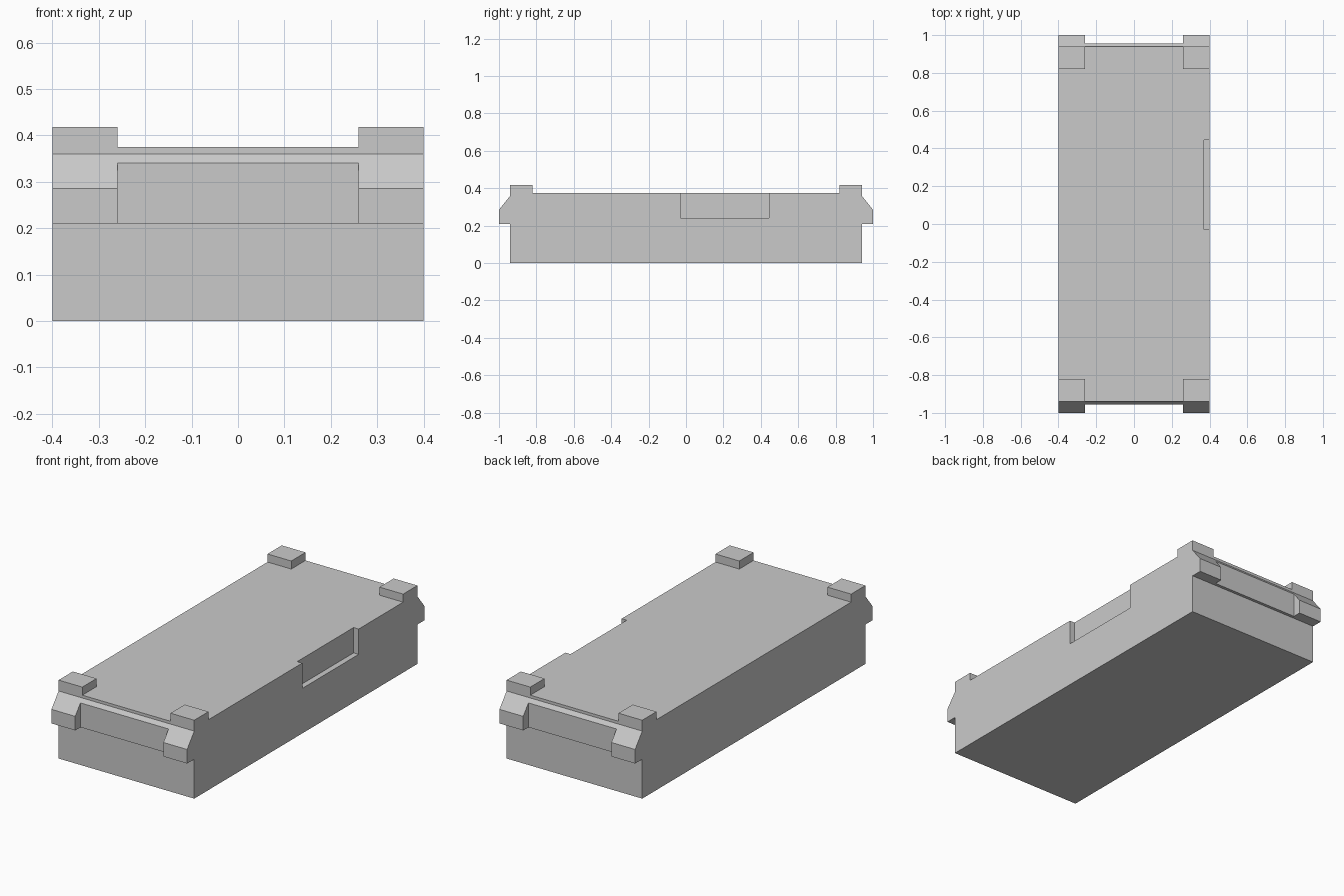
import bpy
import bmesh
from mathutils import Vector

cube = bpy.data.objects.get("Cube")
if cube:
    bpy.data.objects.remove(cube, do_unlink=True)

grey = bpy.data.materials.new("light grey")
grey.use_nodes = True
colour = (0.59, 0.59, 0.59, 1)
grey.diffuse_color = colour
grey.node_tree.nodes["Principled BSDF"].inputs["Base Color"].default_value = colour

HALF_WIDTH = 0.4
POST_INNER = 0.26
DECK = 0.375


def extrude_profile(name, points, x0, x1):
    """Extrude a closed (y, z) outline along x."""
    bm = bmesh.new()
    face = bm.faces.new([bm.verts.new((x0, y, z)) for y, z in points])
    extruded = bmesh.ops.extrude_face_region(bm, geom=[face])
    verts = [g for g in extruded["geom"] if isinstance(g, bmesh.types.BMVert)]
    bmesh.ops.translate(bm, verts=verts, vec=Vector((x1 - x0, 0, 0)))
    bmesh.ops.recalc_face_normals(bm, faces=bm.faces)
    mesh = bpy.data.meshes.new(name)
    bm.to_mesh(mesh)
    bm.free()
    obj = bpy.data.objects.new(name, mesh)
    bpy.context.collection.objects.link(obj)
    obj.data.materials.append(grey)
    return obj


def cut_box(target, x0, x1, y0, y1, z0, z1):
    """Subtract a box from the target and discard the cutter."""
    box = [(y0, z0), (y1, z0), (y1, z1), (y0, z1)]
    cutter = extrude_profile("cutter", box, x0, x1)
    cutter.hide_render = True
    mod = target.modifiers.new("cut", "BOOLEAN")
    mod.operation = "DIFFERENCE"
    mod.solver = "EXACT"
    mod.object = cutter
    bpy.context.view_layer.objects.active = target
    bpy.ops.object.modifier_apply(modifier=mod.name)
    bpy.data.objects.remove(cutter, do_unlink=True)


# Block with sloped end ledges and raised corner strips, mirrored front to back
half = [(0.94, 0), (0.94, 0.21), (1, 0.21), (1, 0.285), (0.94, 0.36),
        (0.94, 0.418), (0.82, 0.418), (0.82, DECK)]
outline = half + [(-y, z) for y, z in reversed(half)]
body = extrude_profile("body", outline, -HALF_WIDTH, HALF_WIDTH)

# Open the middle of each end: leave corner posts and ledge brackets
for side in (-1, 1):
    y0, y1 = sorted((side * 0.8, side * 1.1))
    cut_box(body, -POST_INNER, POST_INNER, y0, y1, DECK, 0.5)
    y0, y1 = sorted((side * 0.956, side * 1.1))
    cut_box(body, -POST_INNER, POST_INNER, y0, y1, 0.1, 0.5)

# Shallow notch in the upper edge of one side
cut_box(body, 0.37, 0.5, -0.03, 0.445, 0.24, 0.5)

# Merge leftover coplanar faces
bm = bmesh.new()
bm.from_mesh(body.data)
bmesh.ops.remove_doubles(bm, verts=bm.verts, dist=0.0001)
bmesh.ops.dissolve_limit(bm, angle_limit=0.01, verts=bm.verts, edges=bm.edges)
bm.to_mesh(body.data)
bm.free()
